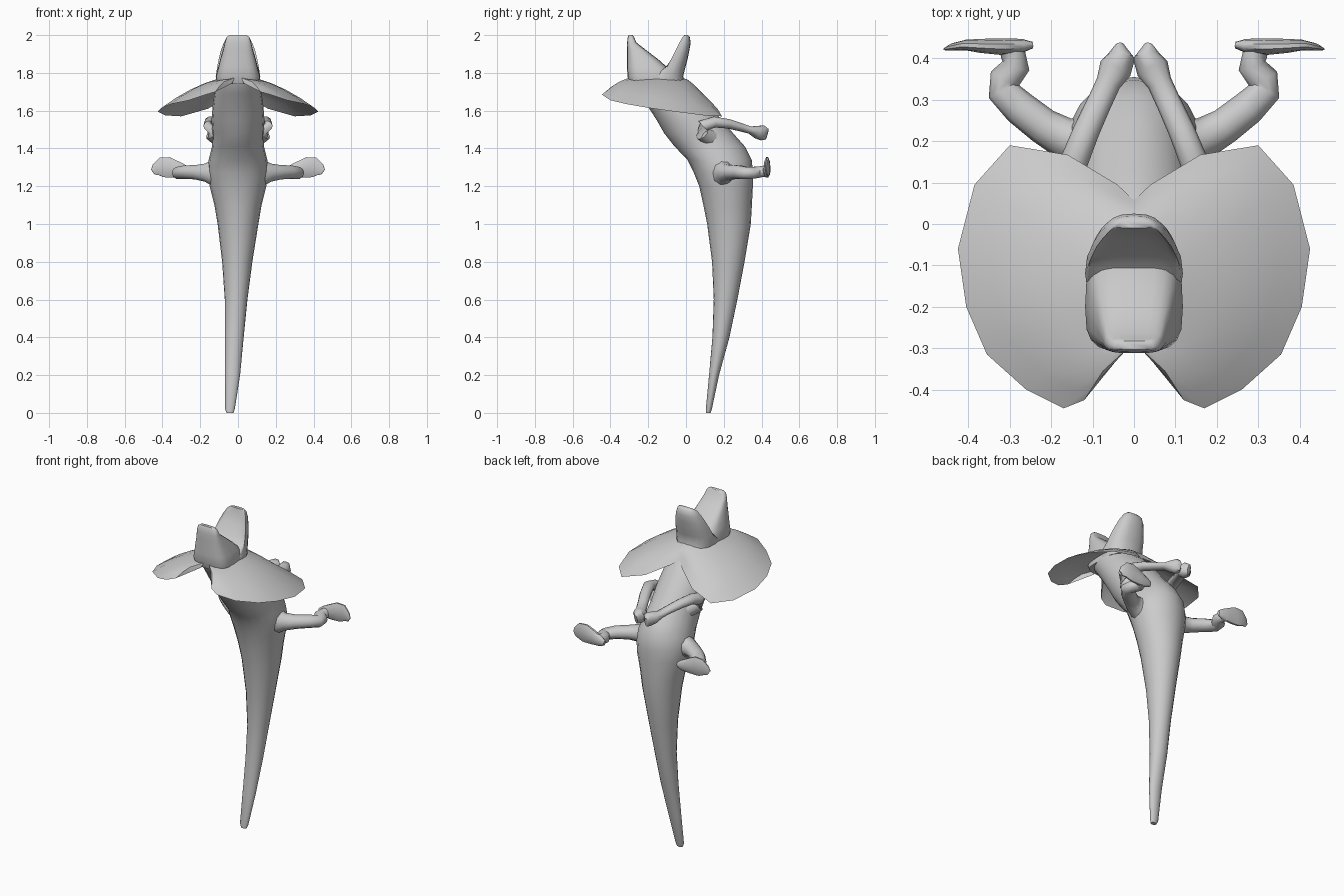
import bpy, math
from mathutils import Vector


def finish(name, verts, faces, mirror=False, angle=50):
    mesh = bpy.data.meshes.new(name)
    mesh.from_pydata(verts, [], faces)
    mesh.update()
    ob = bpy.data.objects.new(name, mesh)
    bpy.context.collection.objects.link(ob)
    bpy.ops.object.select_all(action='DESELECT')
    ob.select_set(True)
    bpy.context.view_layer.objects.active = ob
    bpy.ops.object.shade_smooth_by_angle(angle=math.radians(angle))
    if mirror:
        ob.modifiers.new("mirror", 'MIRROR')
    return ob


def skin(rings):
    n = len(rings[0])
    faces = [(i * n + j, i * n + (j + 1) % n, (i + 1) * n + (j + 1) % n, (i + 1) * n + j)
             for i in range(len(rings) - 1) for j in range(n)]
    faces.append(tuple(reversed(range(n))))
    faces.append(tuple(range((len(rings) - 1) * n, len(rings) * n)))
    return [p for r in rings for p in r], faces


def spow(v, e):
    return math.copysign(abs(v) ** e, v)


def level_loft(name, sections, n=20, e=1.0):
    """Sections: z, centre x, front y, middle y, back y, half width."""
    rings = []
    for z, x, yf, ym, yb, w in sections:
        ring = []
        for j in range(n):
            a = 2 * math.pi * j / n
            c, s = spow(math.cos(a), e), spow(math.sin(a), e)
            ring.append((x + w * c, ym + s * ((yb - ym) if s > 0 else (ym - yf)), z))
        rings.append(ring)
    return finish(name, *skin(rings))


def limb(name, path, n=10):
    """Path: x, y, z, sideways radius, upright radius; mirrored across x."""
    pts = [Vector(p[:3]) for p in path]
    rings = []
    for i, p in enumerate(path):
        t = (pts[min(i + 1, len(pts) - 1)] - pts[max(i - 1, 0)]).normalized()
        side = t.cross(Vector((0, 0, 1))).normalized()
        up = side.cross(t)
        rings.append([pts[i] + side * p[3] * math.cos(2 * math.pi * j / n)
                      + up * p[4] * math.sin(2 * math.pi * j / n) for j in range(n)])
    return finish(name, *skin(rings), mirror=True)


# Tail, torso and neck: z, x, front, back, half width
body = [(0, -.042, .105, .13, .018), (.02, -.043, .105, .137, .026),
        (.2, -.029, .122, .175, .04), (.4, -.02, .14, .23, .05),
        (.6, -.01, .147, .272, .06), (.8, -.004, .138, .31, .08),
        (1.0, 0, .112, .343, .108), (1.1, 0, .092, .349, .125),
        (1.2, 0, .07, .354, .15), (1.27, 0, .042, .355, .16),
        (1.34, 0, .008, .348, .155), (1.41, 0, -.06, .312, .138),
        (1.48, 0, -.115, .25, .135), (1.55, 0, -.155, .19, .14),
        (1.62, 0, -.2, .13, .135), (1.69, 0, -.25, .07, .125),
        (1.75, 0, -.295, -.005, .112), (1.79, 0, -.305, -.02, .108)]
level_loft("body_and_tail", [(z, x, f, (f + b) / 2, b, w) for z, x, f, b, w in body])

# Open jaws pointing upward
level_loft("lower_jaw", [
    (1.74, 0, -.295, -.2, -.06, .11), (1.78, 0, -.31, -.2, -.06, .118),
    (1.83, 0, -.312, -.21, -.1, .105), (1.87, 0, -.312, -.23, -.145, .095),
    (1.92, 0, -.312, -.26, -.21, .08), (1.96, 0, -.312, -.285, -.262, .07),
    (1.99, 0, -.308, -.292, -.275, .06), (2.0, 0, -.303, -.295, -.282, .045)], e=.6)
level_loft("upper_jaw", [
    (1.74, 0, -.2, -.13, 0, .11), (1.78, 0, -.2, -.12, -.015, .118),
    (1.83, 0, -.11, -.1, -.003, .11), (1.87, 0, -.075, -.08, .008, .103),
    (1.92, 0, -.04, -.055, .018, .09), (1.96, 0, -.02, -.035, .025, .075),
    (1.99, 0, -.012, -.018, .02, .06), (2.0, 0, -.01, -.005, .01, .045)], e=.8)

# Neck frill: a thin domed sheet, notched at the front and back
rim = [(.03, -.31, 1.745), (.12, -.425, 1.70), (.17, -.445, 1.685), (.26, -.40, 1.655),
       (.355, -.315, 1.635), (.405, -.2, 1.615), (.425, -.06, 1.595), (.385, .095, 1.575),
       (.30, .19, 1.57), (.16, .167, 1.61), (.04, .095, 1.675), (0, .057, 1.70)]
fv, ff, steps = [], [], 5
for i, r in enumerate(rim):
    a = -math.pi / 2 + math.pi * i / (len(rim) - 1)
    root = Vector((.105 * math.cos(a), -.15 + .14 * math.sin(a), 1.77))
    for k in range(steps):
        t = k / (steps - 1)
        p = root.lerp(Vector(r), t)
        p.z += .07 * t * (1 - t)
        fv.append(p)
for i in range(len(rim) - 1):
    for k in range(steps - 1):
        q = i * steps + k
        ff.append((q, q + 1, q + steps + 1, q + steps))
finish("neck_frill", fv, ff, mirror=True)

# Folded arms with flat hands
limb("arm", [(.09, .14, 1.45, .04, .05), (.14, .085, 1.48, .035, .04),
             (.153, .09, 1.52, .03, .035), (.145, .15, 1.54, .034, .03),
             (.115, .225, 1.53, .032, .026), (.085, .29, 1.512, .03, .022),
             (.062, .34, 1.497, .03, .02), (.045, .375, 1.487, .04, .035),
             (.03, .405, 1.482, .033, .042), (.035, .43, 1.475, .012, .03)])

# Hind legs and upright paddle feet
limb("hind_leg", [(.07, .2, 1.27, .09, .11), (.13, .2, 1.272, .065, .075),
                  (.17, .208, 1.272, .05, .05), (.22, .237, 1.274, .044, .04),
                  (.275, .28, 1.275, .042, .037), (.317, .322, 1.27, .038, .033),
                  (.312, .35, 1.27, .038, .032), (.285, .382, 1.275, .034, .032),
                  (.292, .41, 1.278, .03, .03), (.3, .43, 1.28, .026, .03)])
limb("foot", [(.245, .432, 1.275, .008, .015), (.27, .43, 1.278, .017, .03),
              (.32, .428, 1.288, .02, .045), (.37, .43, 1.3, .017, .057),
              (.405, .432, 1.3, .013, .055), (.435, .428, 1.287, .009, .034),
              (.45, .424, 1.275, .004, .018)])
